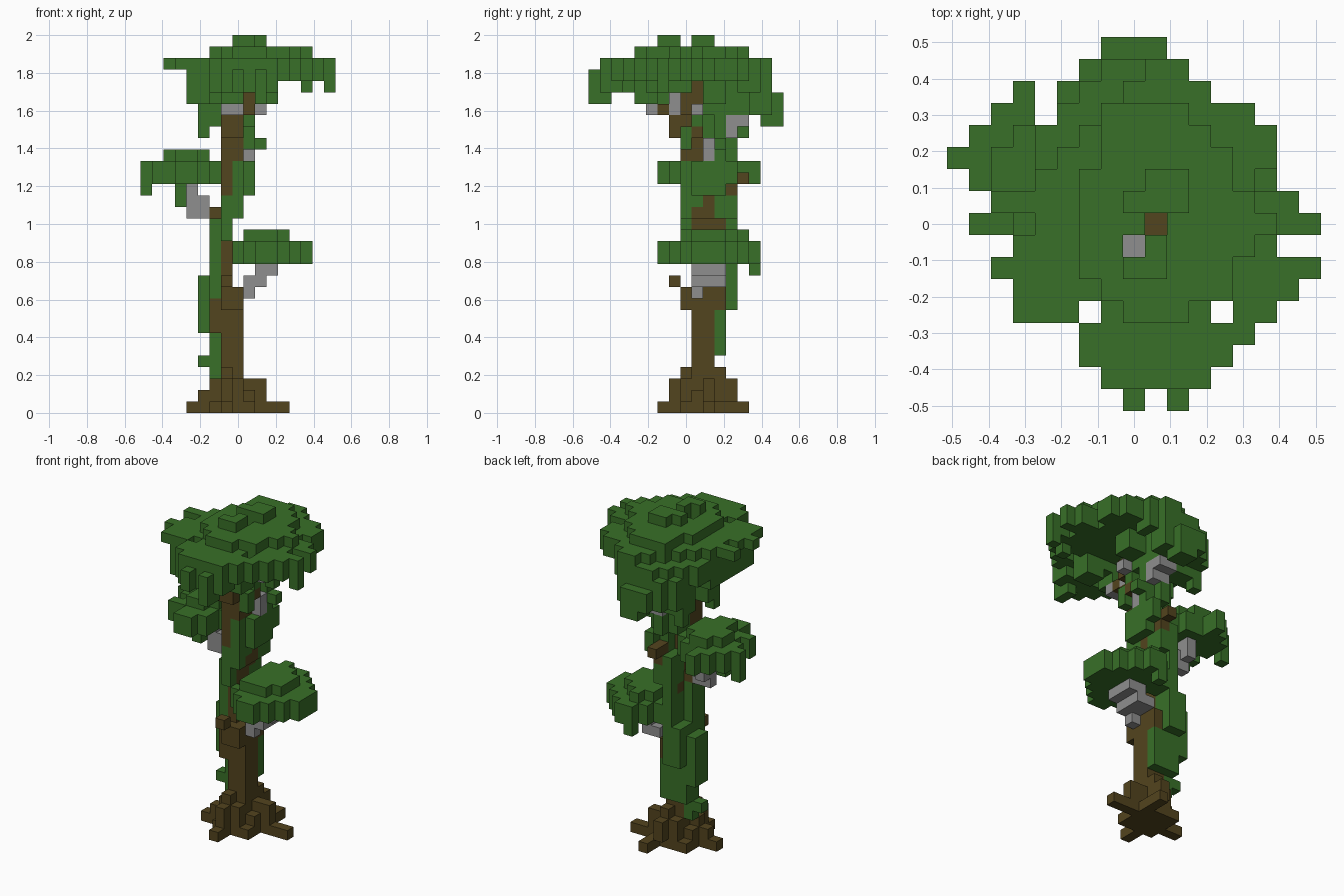
import bpy
import bmesh
from mathutils import Vector

cube = bpy.data.objects.get("Cube")
if cube:
    bpy.data.objects.remove(cube)

UNIT = 2 / 33  # edge of one block


def material(name, colour):
    mat = bpy.data.materials.new(name)
    mat.use_nodes = True
    mat.diffuse_color = (*colour, 1)
    bsdf = next(n for n in mat.node_tree.nodes if n.type == 'BSDF_PRINCIPLED')
    bsdf.inputs["Base Color"].default_value = (*colour, 1)
    return mat


GREEN = material("leaf green", (.040, .162, .021))
BROWN = material("bark brown", (.086, .058, .013))
GREY = material("branch grey", (.275, .275, .275))

parts = {}    # part name -> (material, set of block cells)
taken = set()  # every filled cell


def add(name, mat, cells):
    """Fill free cells for a part; earlier parts keep their cells."""
    group = parts.setdefault(name, (mat, set()))[1]
    new = set(cells) - taken
    group.update(new)
    taken.update(new)


def boxes(name, mat, *spans):
    """Each span is x, x, y, y, z, z in whole blocks, ends included."""
    for a, b, c, d, e, f in spans:
        add(name, mat, [(x, y, z) for x in range(a, b + 1)
                        for y in range(c, d + 1) for z in range(e, f + 1)])


def slab(name, first, rows, low, high):
    """Leaf slab from (x start, x end) rows, stepping up in y."""
    for y, (a, b) in enumerate(rows, first):
        boxes(name, GREEN, (a, b, y, y, low, high))


# Roots spreading from the foot of the trunk
boxes("roots", BROWN,
      (-2, 1, 0, 3, 0, 0), (-4, -3, 1, 1, 0, 0), (2, 4, 2, 2, 0, 0),
      (1, 1, 4, 5, 0, 0), (-1, -1, -2, -1, 0, 0),
      (-2, 1, 1, 2, 1, 1), (-2, -2, 1, 1, 2, 2), (1, 2, 2, 2, 2, 2),
      (-1, 0, 0, 3, 1, 2), (-1, -1, 0, 0, 3, 3), (0, 0, 3, 3, 3, 3),
      (-1, -1, -1, -1, 1, 2), (-3, -3, 1, 1, 1, 1), (2, 2, 2, 2, 1, 1),
      (0, 0, 4, 4, 1, 2))

# Trunk, leaning as it rises
boxes("trunk", BROWN,
      (-1, 0, 1, 2, 0, 10), (-1, -1, 1, 2, 11, 16), (-1, 0, 0, 0, 9, 10),
      (-1, -1, -1, -1, 11, 11), (-2, -2, 1, 2, 7, 9), (0, 0, 3, 3, 9, 10),
      (-1, 0, 1, 2, 17, 17), (0, 0, 2, 2, 18, 18), (-1, -1, 1, 2, 18, 21),
      (-1, -1, 3, 3, 16, 16), (-2, -2, 2, 2, 17, 17),
      (0, 0, 4, 4, 19, 20), (0, 0, 5, 5, 20, 20),
      (-1, -1, 0, 0, 19, 21), (-1, 0, 0, 1, 22, 26), (-1, 0, -1, -1, 24, 25),
      (1, 1, 1, 1, 24, 24), (1, 1, 0, 0, 26, 27), (1, 1, 1, 1, 26, 28),
      (0, 0, -2, -2, 26, 26))

# Grey limbs holding up the foliage
boxes("lower_limb", GREY, (1, 1, 1, 1, 10, 10), (1, 2, 1, 3, 11, 11),
      (2, 3, 1, 3, 12, 12))
boxes("middle_limb", GREY, (-4, -3, 2, 2, 17, 18), (-4, -4, 2, 3, 18, 19))
boxes("upper_limbs", GREY, (-1, 0, -1, -1, 26, 27), (-1, 0, -3, -3, 26, 26),
      (2, 2, 1, 1, 26, 26), (1, 1, 2, 2, 22, 23), (0, 1, 4, 5, 25, 25),
      (0, 1, 4, 4, 24, 24))

# Vines clinging to the trunk
boxes("vines", GREEN,
      (-2, -2, 3, 3, 5, 9), (-3, -3, 2, 2, 4, 4), (-2, -2, 2, 2, 3, 6),
      (-3, -3, 2, 3, 7, 11), (-1, 0, 3, 3, 5, 8), (-2, -1, 3, 4, 9, 12),
      (-2, -2, 1, 2, 10, 16), (-1, -1, 3, 4, 13, 19), (-1, -1, 0, 0, 15, 16),
      (-1, 0, 0, 0, 17, 18), (0, 0, 1, 1, 18, 21), (0, 0, 4, 4, 17, 18),
      (0, 0, 3, 3, 17, 21), (1, 1, 1, 3, 19, 21), (1, 1, 4, 4, 20, 21),
      (0, 0, 0, 0, 19, 21), (0, 0, 2, 2, 19, 21), (-1, 0, 2, 3, 22, 25),
      (0, 0, 4, 4, 22, 23), (1, 1, 3, 3, 22, 22), (1, 2, 3, 3, 23, 23),
      (1, 1, 3, 3, 24, 25), (1, 1, 0, 0, 23, 24), (1, 1, 1, 1, 25, 25))

# Lower foliage pad
slab("lower_foliage", -2, [(2, 3), (1, 4), (0, 5), (1, 6), (1, 6), (0, 6),
                           (0, 5), (1, 4), (2, 3)], 13, 14)
slab("lower_foliage", 0, [(1, 3), (1, 4), (1, 4), (1, 4), (1, 3), (2, 2)],
     15, 15)
boxes("lower_foliage", GREEN, (2, 2, 6, 6, 12, 12))

# Middle foliage pad
slab("middle_foliage", -2, [(-5, -4), (-5, -3), (-7, -3), (-6, -2), (-7, -2),
                            (-8, -2), (-7, -3), (-6, -5), (-5, -5)], 20, 21)
slab("middle_foliage", 0, [(-5, -4), (-5, -3), (-6, -3), (-6, -3), (-5, -4)],
     22, 22)
boxes("middle_foliage", GREEN, (-8, -8, 3, 3, 19, 19), (-5, -5, 1, 1, 18, 19))

# Crown: rows of the broad slab, with an opening above the trunk tip
rows = [(-1, 3), (-2, 4), (-2, 5), (-1, 3), (-5, 7), (-6, 8), (-5, 6), (-4, 8),
        (-6, 7), (-4, 5), (-4, 6), (-4, 6), (-3, 5), (-3, 3), (-2, 2)]
flat = {(x, y) for y, (a, b) in enumerate(rows, -7) for x in range(a, b + 1)}
flat |= {(-5, -4), (-4, -4), (-3, -4), (5, -4), (6, -4)}
flat -= {(1, 0), (0, -1)}
# The back corner steps down
add("crown", GREEN, [(x, y, 30) for x, y in flat if y - x < 7 or x < -4])
add("crown", GREEN, [(x, y, 29) for x, y in flat if x > -5 and y - x < 9])

# Crown skirt hangs from the rim of the slab
rim = [(x, y) for x, y in flat if -5 < x < 4 and (abs(y) > 2 or x < -2)
       and any((x + s * d, y + t * d) not in flat
               for s, t in ((0, 1), (1, 0)) for d in (-2, -1, 1, 2))]
add("crown", GREEN, [(x, y, 28) for x, y in rim])

# Crown top steps
cap = [(0, 2), (-1, 4), (-2, 4), (-2, 5), (-2, 6), (-2, 5), (-2, 4), (-1, 4),
       (-1, 3), (-1, 2)]
add("crown_top", GREEN, [(x, y, 31) for y, (a, b) in enumerate(cap, -4)
                         for x in range(a, b + 1)
                         if (x, y) not in ((1, 0), (0, -1))])
boxes("crown_top", GREEN, (0, 1, -2, -2, 32, 32), (1, 1, -1, -1, 32, 32),
      (0, 2, 1, 1, 32, 32), (1, 2, 2, 2, 32, 32))

# Drooping leaf clumps under the crown
boxes("drooping_leaves", GREEN,
      (0, 0, -8, -8, 28, 29), (2, 2, -8, -8, 27, 29), (2, 2, -7, -7, 27, 28),
      (-4, -3, -4, -4, 27, 28), (-1, 0, -4, -4, 27, 28), (-4, 0, -3, -3, 27, 28),
      (-4, -3, -2, 2, 27, 28), (2, 3, -4, -3, 27, 28), (1, 1, -4, -3, 28, 28),
      (-3, -2, 0, 1, 25, 26), (-3, -3, 0, 0, 24, 24), (-3, 1, 4, 6, 27, 28),
      (-1, 1, 2, 5, 26, 26), (-2, 2, 6, 7, 26, 27), (-1, 1, 8, 8, 26, 27),
      (0, 1, 7, 8, 25, 25), (-3, -2, 4, 6, 26, 26), (-3, -1, 4, 5, 25, 25),
      (-3, -3, 5, 5, 24, 24), (2, 3, 2, 3, 27, 28),
      (6, 6, -3, -3, 28, 28), (8, 8, -2, -2, 28, 28))

# Turn each part into a mesh of its exposed block faces
for name, (mat, cells) in parts.items():
    bm = bmesh.new()
    for cell in sorted(cells):
        for axis in range(3):
            for sign in (-1, 1):
                step = [0, 0, 0]
                step[axis] = sign
                if tuple(c + s for c, s in zip(cell, step)) in taken:
                    continue
                n = Vector(step) / 2
                u = Vector((0, 0, 0))
                u[(axis + 1) % 3] = .5
                v = n.cross(u) * 2
                mid = Vector(cell) + Vector((0, 0, .5)) + n
                bm.faces.new([bm.verts.new((mid + p) * UNIT)
                              for p in (-u - v, u - v, u + v, v - u)])
    bmesh.ops.remove_doubles(bm, verts=bm.verts, dist=UNIT / 100)
    mesh = bpy.data.meshes.new(name)
    bm.to_mesh(mesh)
    bm.free()
    mesh.materials.append(mat)
    bpy.context.collection.objects.link(bpy.data.objects.new(name, mesh))
